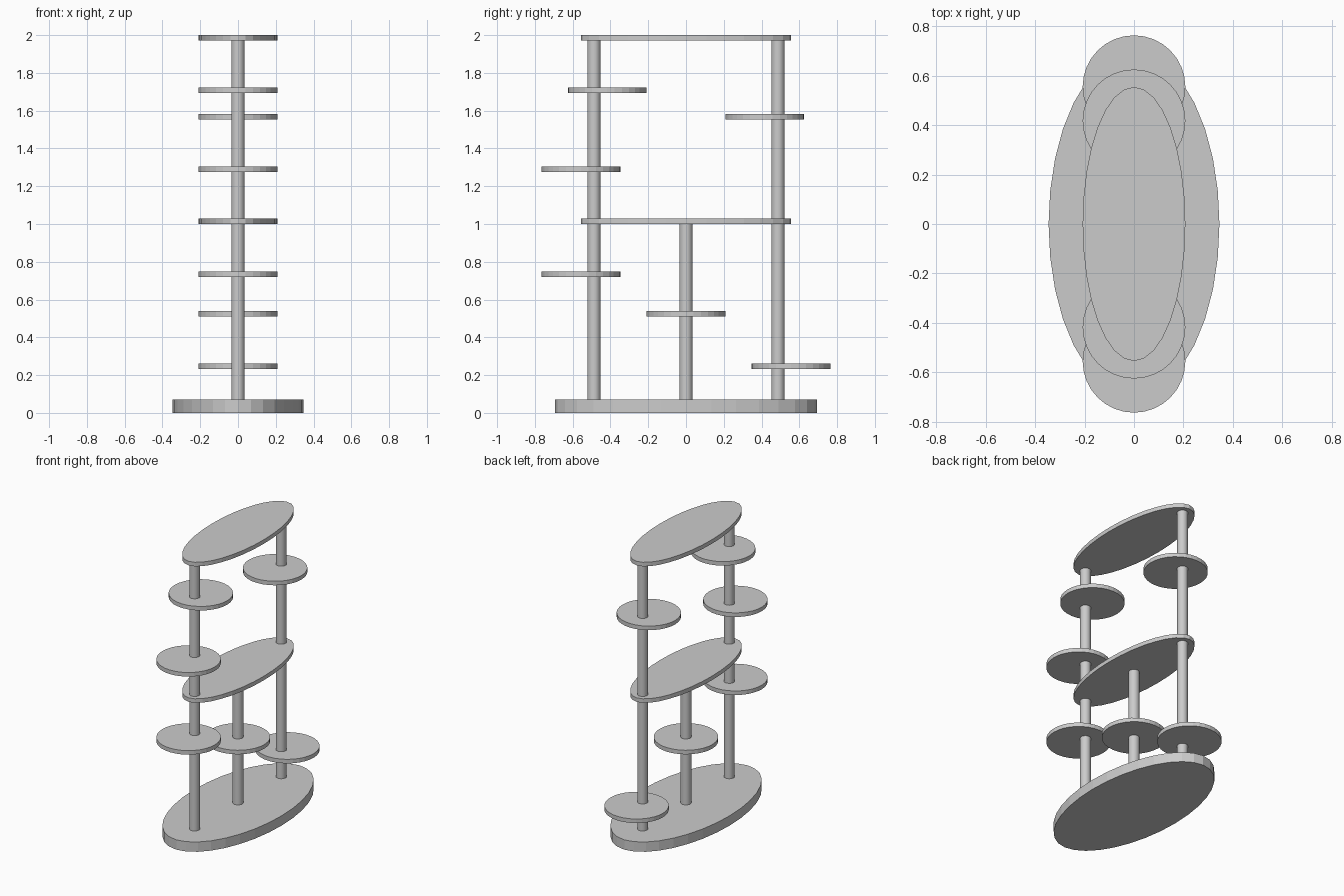
import bpy

if "Cube" in bpy.data.objects:
    bpy.data.objects.remove(bpy.data.objects["Cube"])

SIDES = 32
PLATE = 0.029    # shelf thickness
POST_R = 0.035
POST_Y = 0.487
DISC_R = 0.208


def cylinder(name, y, z0, z1, rx, ry):
    """Upright (elliptical) cylinder between two heights."""
    bpy.ops.mesh.primitive_cylinder_add(
        vertices=SIDES, radius=1, depth=1, location=(0, y, (z0 + z1) / 2))
    ob = bpy.context.object
    ob.name = name
    ob.scale = (rx, ry, z1 - z0)
    bpy.ops.object.transform_apply(location=False, rotation=False, scale=True)
    return ob


# Oval base
cylinder("base", 0, 0, 0.07, 0.346, 0.694)

# Long oval shelves
for name, top in (("middle_shelf", 1.028), ("top_shelf", 2.0)):
    cylinder(name, 0, top - PLATE, top, DISC_R, 0.555)

# Posts
cylinder("left_post", -POST_Y, 0.07, 2.0 - PLATE, POST_R, POST_R)
cylinder("right_post", POST_Y, 0.07, 2.0 - PLATE, POST_R, POST_R)
cylinder("centre_post", 0, 0.07, 1.0, POST_R, POST_R)

# Round perches: name, y, centre height
perches = [
    ("left_low_perch", -0.556, 0.735),
    ("left_middle_perch", -0.556, 1.291),
    ("left_high_perch", -0.418, 1.709),
    ("centre_perch", 0, 0.525),
    ("right_low_perch", 0.556, 0.248),
    ("right_high_perch", 0.418, 1.569),
]
for name, y, z in perches:
    cylinder(name, y, z - PLATE / 2, z + PLATE / 2, DISC_R, DISC_R)
